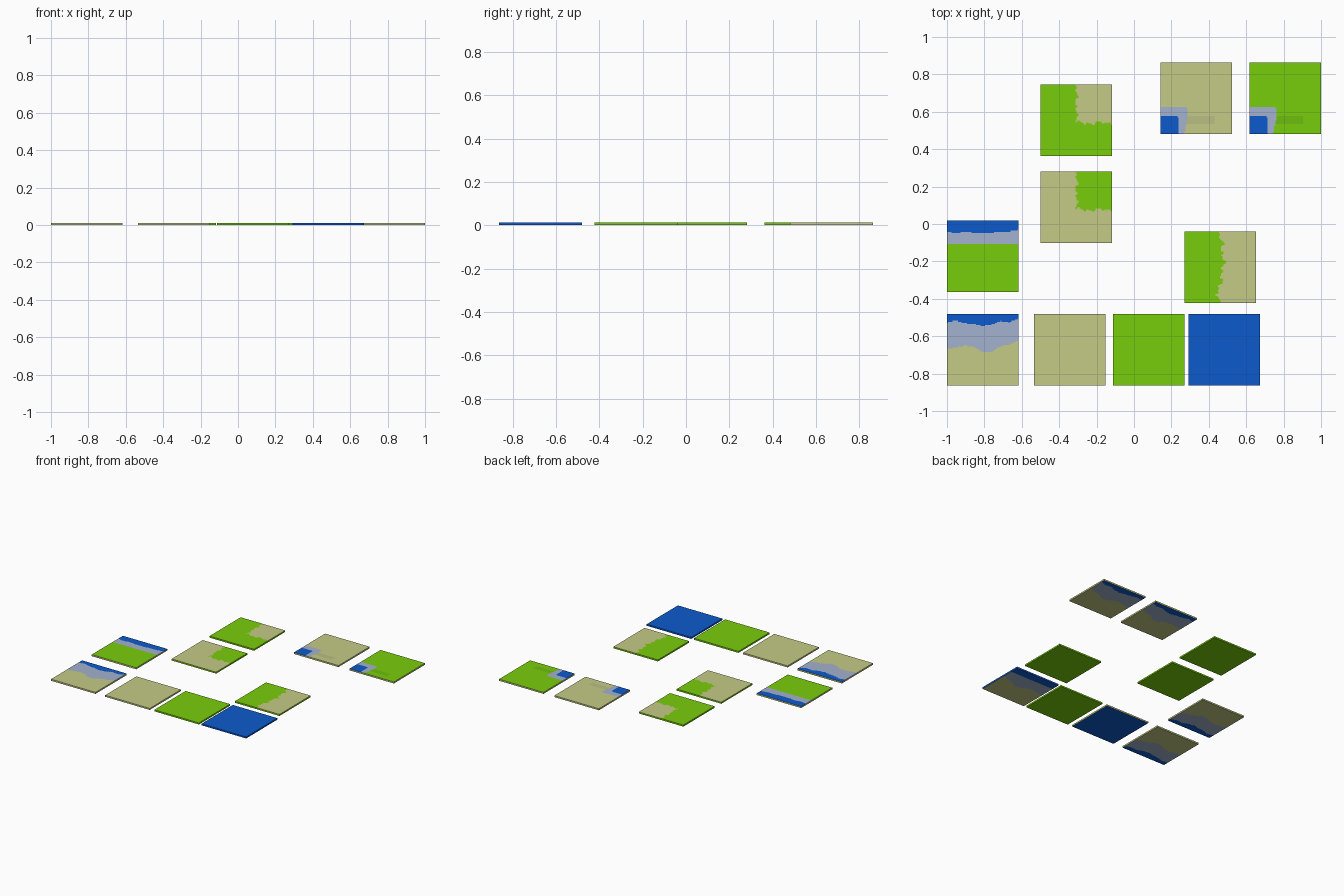
import bpy, bmesh, math

if "Cube" in bpy.data.objects:
    bpy.data.objects.remove(bpy.data.objects["Cube"])

SIZE, THICK, N = 0.382, 0.012, 64


def material(name, rgb):
    m = bpy.data.materials.new(name)
    lin = [(c / 255 / 12.92) if c < 11 else ((c / 255 + 0.055) / 1.055) ** 2.4 for c in rgb]
    m.diffuse_color = (*lin, 1)
    m.use_nodes = True
    m.node_tree.nodes["Principled BSDF"].inputs["Base Color"].default_value = m.diffuse_color
    return m


SAND, GREEN, BLUE, FOAM, WET_SAND, DARK_GREEN = range(6)
MATS = [material("sand", (197, 202, 134)), material("grass_green", (121, 205, 12)),
        material("water_blue", (13, 90, 205)), material("foam_grey", (164, 178, 207)),
        material("wet_sand", (186, 190, 130)), material("dark_green", (108, 190, 14))]


def curve(t, pts):
    """Height of a wavy line given by evenly spaced points."""
    s = min(max(t, 0), 0.9999) * (len(pts) - 1)
    i = int(s)
    return pts[i] + (pts[i + 1] - pts[i]) * (s - i)


def rough(t):
    """Small ragged offset for the borders between two grounds."""
    return 0.015 * math.sin(t * 47) + 0.014 * math.sin(t * 23 + 1) + 0.008 * math.sin(t * 101)


# Surface patterns: colour at (u, v) on the tile, both 0..1 along x and y
def plain(c):
    return lambda u, v: c


def beach(u, v):
    d = 1 - v
    if d < curve(u, [.12, .09, .13, .14, .17, .15, .10, .12, .06]):
        return BLUE
    return FOAM if d < curve(u, [.49, .47, .44, .46, .53, .53, .45, .43, .37]) else SAND


def wide_beach(u, v):
    return BLUE if 1 - v < 0.17 else beach(u, v)


def grass_shore(u, v):
    d = 1 - v
    if d < curve(u, [.15, .18, .15, .17, .18, .17, .15, .15, .13]):
        return BLUE
    return FOAM if d < 0.335 else GREEN


def corner(base, patch):
    return lambda u, v: patch if u > 0.5 + rough(v) and v > 0.465 + rough(u + .3) else base


def half(u, v):
    return GREEN if u < 0.505 + 1.3 * rough(v) + 0.04 * math.sin(v * 5 - 1.5) else SAND


def pond(base, band):
    def rule(u, v):
        if u < 0.245 and v < 0.255 and u + v < 0.47:
            return BLUE
        if u < 0.38 - 0.05 * max(0, 0.25 - v) * 4 and v < 0.375 and u + v < 0.72:
            return FOAM
        return band if u < 0.75 and 0.135 < v < 0.255 else base
    return rule


def flipped(rule):
    return lambda u, v: rule(u, 1 - v)


def add_surface(bm, rule, z, up):
    """Flat face cut into strips wherever the pattern changes colour."""
    rows = []
    for j in range(N):
        runs = []
        for i in range(N):
            c = rule((i + .5) / N, (j + .5) / N)
            if runs and runs[-1][2] == c:
                runs[-1][1] = i + 1
            else:
                runs.append([i, i + 1, c])
        if rows and rows[-1][2] == runs:
            rows[-1][1] = j + 1
        else:
            rows.append([j, j + 1, runs])
    for j0, j1, runs in rows:
        for i0, i1, c in runs:
            pts = [(i0, j0), (i1, j0), (i1, j1), (i0, j1)]
            vs = [bm.verts.new(((i / N - .5) * SIZE, (j / N - .5) * SIZE, z)) for i, j in pts]
            bm.faces.new(vs if up else vs[::-1]).material_index = c


def tile(name, x, y, top, bottom, side):
    bm = bmesh.new()
    add_surface(bm, top, THICK, True)
    add_surface(bm, bottom, 0, False)
    # Rim
    h = SIZE / 2
    ring = [(-h, -h), (h, -h), (h, h), (-h, h)]
    for k in range(4):
        a, b = ring[k], ring[(k + 1) % 4]
        f = bm.faces.new([bm.verts.new(p) for p in
                          ((*a, 0), (*b, 0), (*b, THICK), (*a, THICK))])
        f.material_index = side
    bmesh.ops.remove_doubles(bm, verts=bm.verts, dist=1e-5)
    me = bpy.data.meshes.new(name)
    bm.to_mesh(me)
    bm.free()
    for m in MATS:
        me.materials.append(m)
    ob = bpy.data.objects.new(name, me)
    ob.location = (x, y, 0)
    bpy.context.collection.objects.link(ob)


grass = plain(GREEN)
# Front row
tile("beach_tile", -.809, -.672, beach, flipped(beach), SAND)
tile("sand_tile", -.344, -.672, plain(SAND), plain(BLUE), SAND)
tile("grass_tile", .078, -.672, grass, grass, GREEN)
tile("water_tile", .483, -.672, plain(BLUE), wide_beach, BLUE)
# Middle tiles
tile("grass_shore_tile", -.809, -.173, grass_shore, flipped(beach), SAND)
tile("half_grass_tile", .460, -.231, half, grass, GREEN)
tile("grass_corner_tile", -.308, .090, corner(SAND, GREEN), grass, GREEN)
tile("sand_corner_tile", -.308, .554, corner(GREEN, SAND), grass, GREEN)
# Back tiles with a pond corner
tile("sand_pond_tile", .334, .672, pond(SAND, WET_SAND), beach, SAND)
tile("grass_pond_tile", .809, .672, pond(GREEN, DARK_GREEN), beach, SAND)
